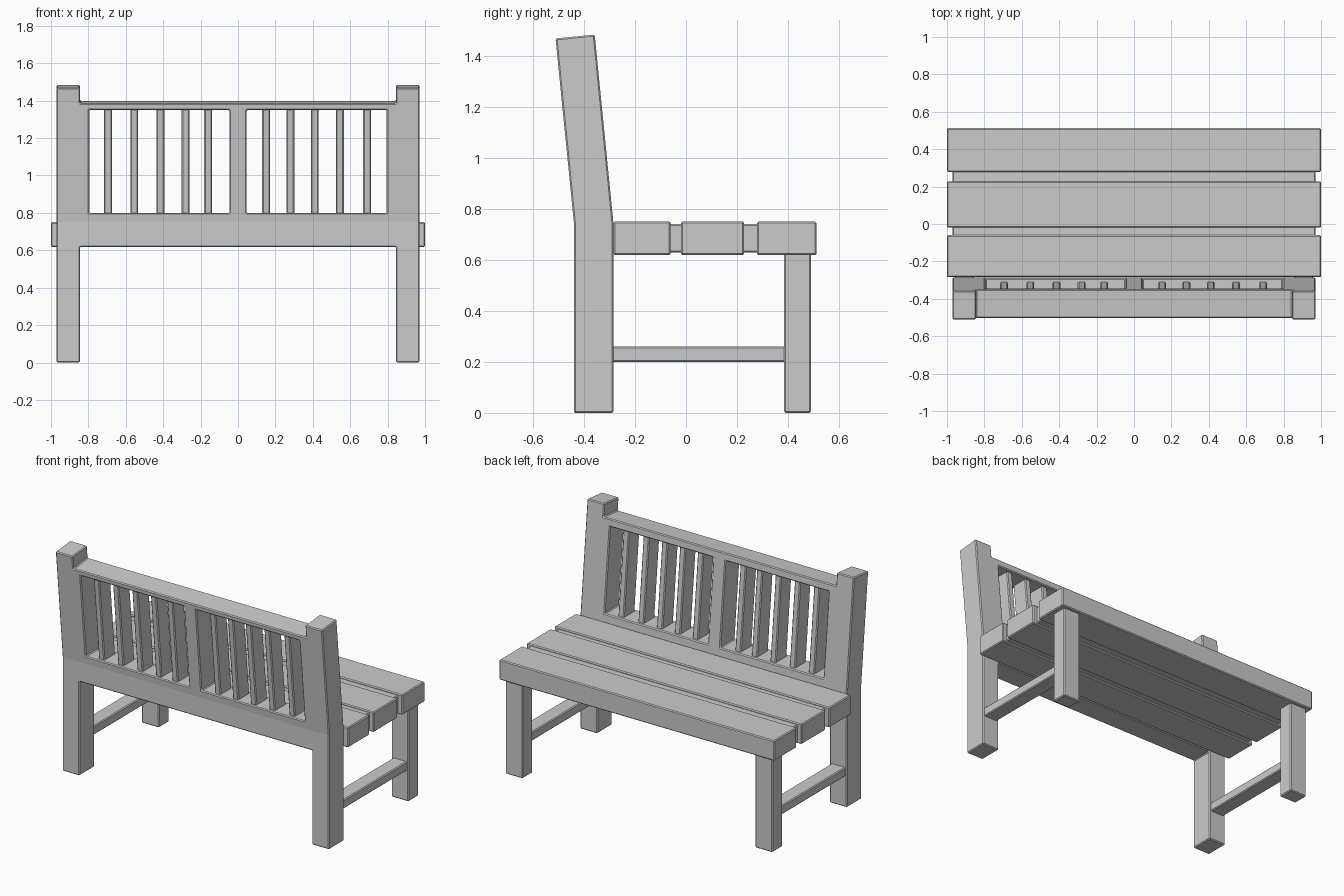
import bpy, bmesh

if "Cube" in bpy.data.objects:
    bpy.data.objects.remove(bpy.data.objects["Cube"])

BEVEL = 0.006


def finish(name, bm):
    bmesh.ops.recalc_face_normals(bm, faces=bm.faces)
    me = bpy.data.meshes.new(name)
    bm.to_mesh(me)
    bm.free()
    ob = bpy.data.objects.new(name, me)
    bpy.context.collection.objects.link(ob)
    mod = ob.modifiers.new("soft_edges", 'BEVEL')
    mod.width = BEVEL
    mod.segments = 1
    mod.limit_method = 'ANGLE'
    return ob


def box(name, x, y, z):
    bm = bmesh.new()
    bmesh.ops.create_cube(bm, size=1)
    for v in bm.verts:
        v.co = [lo + (c + 0.5) * (hi - lo) for c, (lo, hi) in zip(v.co, (x, y, z))]
    return finish(name, bm)


def front_y(z):
    """Seat-side face of the back: upright to seat height, then leaning."""
    return -0.285 - 0.0995 * max(0, z - 0.75)


# Back frame: posts, rails and stiles as one solid, from filled grid cells
xs = [-0.97, -0.845, -0.795, -0.045, 0.045, 0.795, 0.845, 0.97]
zs = [0, 0.618, 0.75, 0.80, 1.35, 1.40, 1.483]
rows = ["X.....X", "XXXXXXX", "XXXXXXX", "XX.X.XX", "XXXXXXX", "X.....X"]
bm = bmesh.new()
grid = {}
for i, x in enumerate(xs):
    for j, z in enumerate(zs):
        zb = z - (0.015 if z > 1.36 else 0)
        grid[i, j] = (bm.verts.new((x, front_y(z), z)),
                      bm.verts.new((x, front_y(zb) - 0.155, zb)))


def filled(i, j):
    return 0 <= j < len(rows) and 0 <= i < len(rows[0]) and rows[j][i] == "X"


for j in range(len(rows)):
    for i in range(len(rows[0])):
        if not filled(i, j):
            continue
        c = [(i, j), (i + 1, j), (i + 1, j + 1), (i, j + 1)]
        for side in (0, 1):
            bm.faces.new([grid[k][side] for k in c])
        for k, (di, dj) in enumerate([(0, -1), (1, 0), (0, 1), (-1, 0)]):
            if not filled(i + di, j + dj):
                a, b = grid[c[k]], grid[c[(k + 1) % 4]]
                bm.faces.new((a[0], b[0], b[1], a[1]))
bmesh.ops.delete(bm, geom=[v for v in bm.verts if not v.link_faces], context='VERTS')
finish("back_frame", bm)

# Leaning slats in the back, slightly recessed in the frame
for n, x in enumerate([-0.695, -0.555, -0.415, -0.28, -0.16,
                       0.15, 0.28, 0.41, 0.545, 0.69]):
    ob = box(f"back_slat_{n + 1}", (x - 0.021, x + 0.021), (-0.135, -0.02), (0.79, 1.36))
    for v in ob.data.vertices:
        v.co.y += front_y(v.co.z)

# Seat planks with a recessed core joining them
for n, y in enumerate([(-0.284, -0.06), (-0.02, 0.228), (0.278, 0.512)]):
    box(f"seat_plank_{n + 1}", (-1, 1), y, (0.618, 0.75))
for n, y in enumerate([(-0.08, 0), (0.21, 0.30)]):
    box(f"seat_joint_{n + 1}", (-0.97, 0.97), y, (0.628, 0.74))

# Front legs and side stretchers
for s, side in ((-1, "left"), (1, "right")):
    box(f"front_leg_{side}", sorted((s * 0.845, s * 0.97)), (0.385, 0.49), (0, 0.63))
    box(f"stretcher_{side}", sorted((s * 0.857, s * 0.958)), (-0.30, 0.40), (0.20, 0.26))
